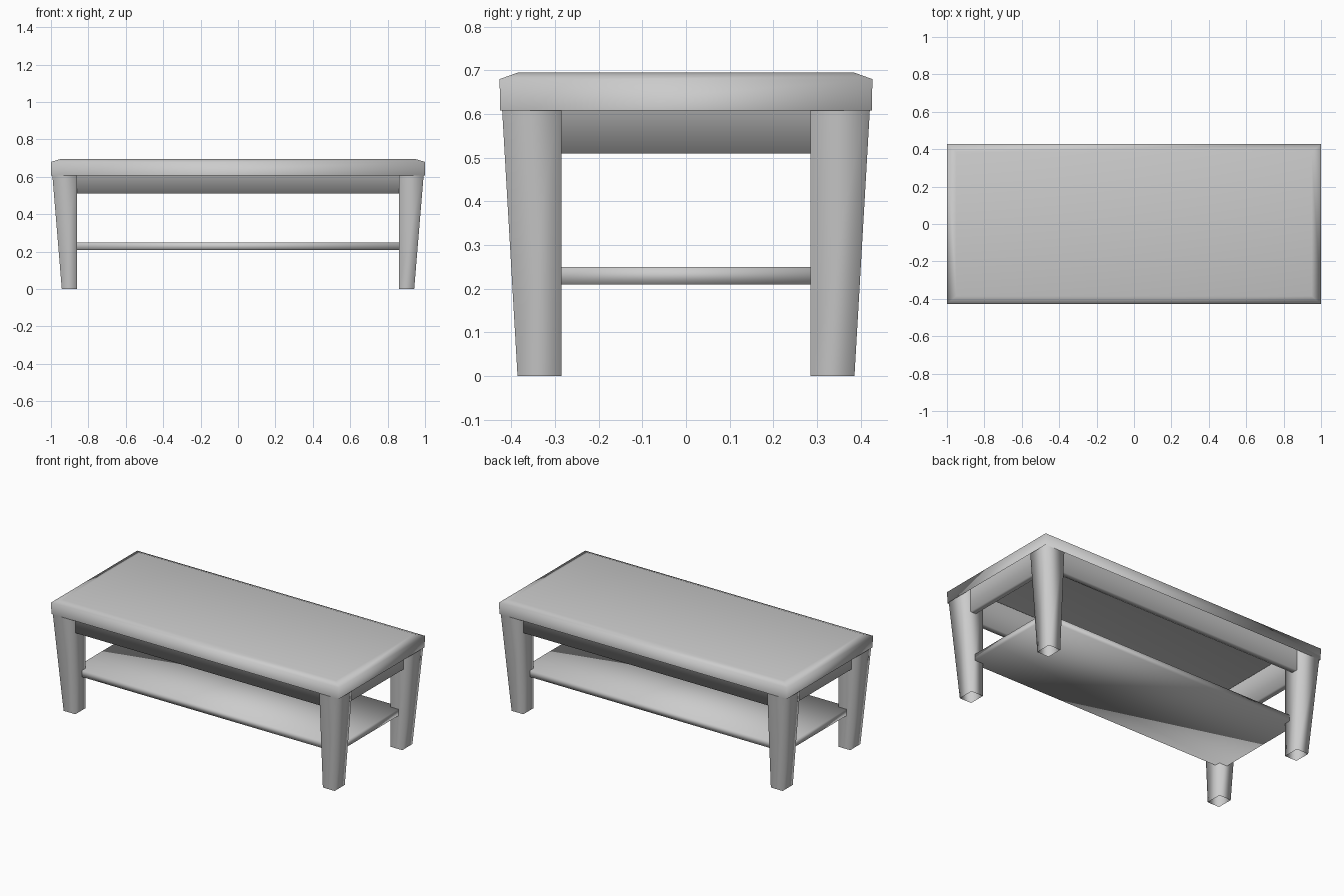
import bpy

cube = bpy.data.objects.get("Cube")
if cube:
    bpy.data.objects.remove(cube, do_unlink=True)

# One plain grey for the whole table
grey = bpy.data.materials.new("light_grey")
grey.use_nodes = True
colour = (0.6, 0.6, 0.6, 1)
grey.diffuse_color = colour
grey.node_tree.nodes["Principled BSDF"].inputs["Base Color"].default_value = colour

# Wall numbers of a lofted ring
FRONT, LEFT, BACK, RIGHT = range(4)


def loft(name, rings, bottom=True, top=True, walls=(FRONT, LEFT, BACK, RIGHT)):
    """Smooth shell through rectangles (x0, x1, y0, y1, z), with optional ends."""
    verts = []
    for x0, x1, y0, y1, z in rings:
        verts += [(x0, y0, z), (x1, y0, z), (x1, y1, z), (x0, y1, z)]
    faces = []
    for r in range(len(rings) - 1):
        a, b = 4 * r, 4 * r + 4
        for i in walls:
            j = (i + 1) % 4
            faces.append((a + i, a + j, b + j, b + i))
    n = len(verts)
    if bottom:
        faces.append((3, 2, 1, 0))
    if top:
        faces.append((n - 4, n - 3, n - 2, n - 1))
    mesh = bpy.data.meshes.new(name)
    mesh.from_pydata(verts, [], faces)
    mesh.materials.append(grey)
    mesh.shade_smooth()
    obj = bpy.data.objects.new(name, mesh)
    bpy.context.collection.objects.link(obj)


def centred(x, y, z):
    return (-x, x, -y, y, z)


def span(inner, outer, side):
    """Range from inner to outer on one side, in ascending order."""
    return tuple(sorted((inner * side, outer * side)))


# Sizes
HALF_X, HALF_Y = 1.0, 0.427
RIM_X, RIM_Y = 0.95, 0.385
LEG_X, LEG_Y = 0.86, 0.285
BOARD = 0.04

# Table top: open shell with a shallow sloped rim
loft("table_top", [centred(HALF_X - 0.001, HALF_Y - 0.001, 0.608),
                   centred(HALF_X, HALF_Y, 0.68),
                   centred(RIM_X, RIM_Y, 0.695)], bottom=False)

# Legs: open tubes, straight inside and tapering outside
for sx, x_name in ((-1, "right"), (1, "left")):
    for sy, y_name in ((-1, "front"), (1, "back")):
        foot = span(LEG_X, 0.942, sx) + span(LEG_Y, 0.386, sy) + (0,)
        head = span(LEG_X, 0.998, sx) + span(LEG_Y, 0.425, sy) + (0.675,)
        loft(f"{y_name}_{x_name}_leg", [foot, head], bottom=False, top=False)

# Apron boards between the legs, running up inside the top
for s, y_name, x_name in ((-1, "front", "right"), (1, "back", "left")):
    long_board = (-LEG_X, LEG_X) + span(RIM_Y - BOARD, RIM_Y, s)
    loft(f"{y_name}_apron", [long_board + (0.51,), long_board + (0.69,)],
         top=False, walls=(FRONT, BACK))
    short_board = span(RIM_X - BOARD, RIM_X, s) + (-LEG_Y, LEG_Y)
    loft(f"{x_name}_apron", [short_board + (0.51,), short_board + (0.69,)],
         top=False, walls=(LEFT, RIGHT))

# Lower shelf, let into the legs
loft("shelf", [centred(0.915, 0.32, 0.209), centred(0.915, 0.32, 0.25)])
